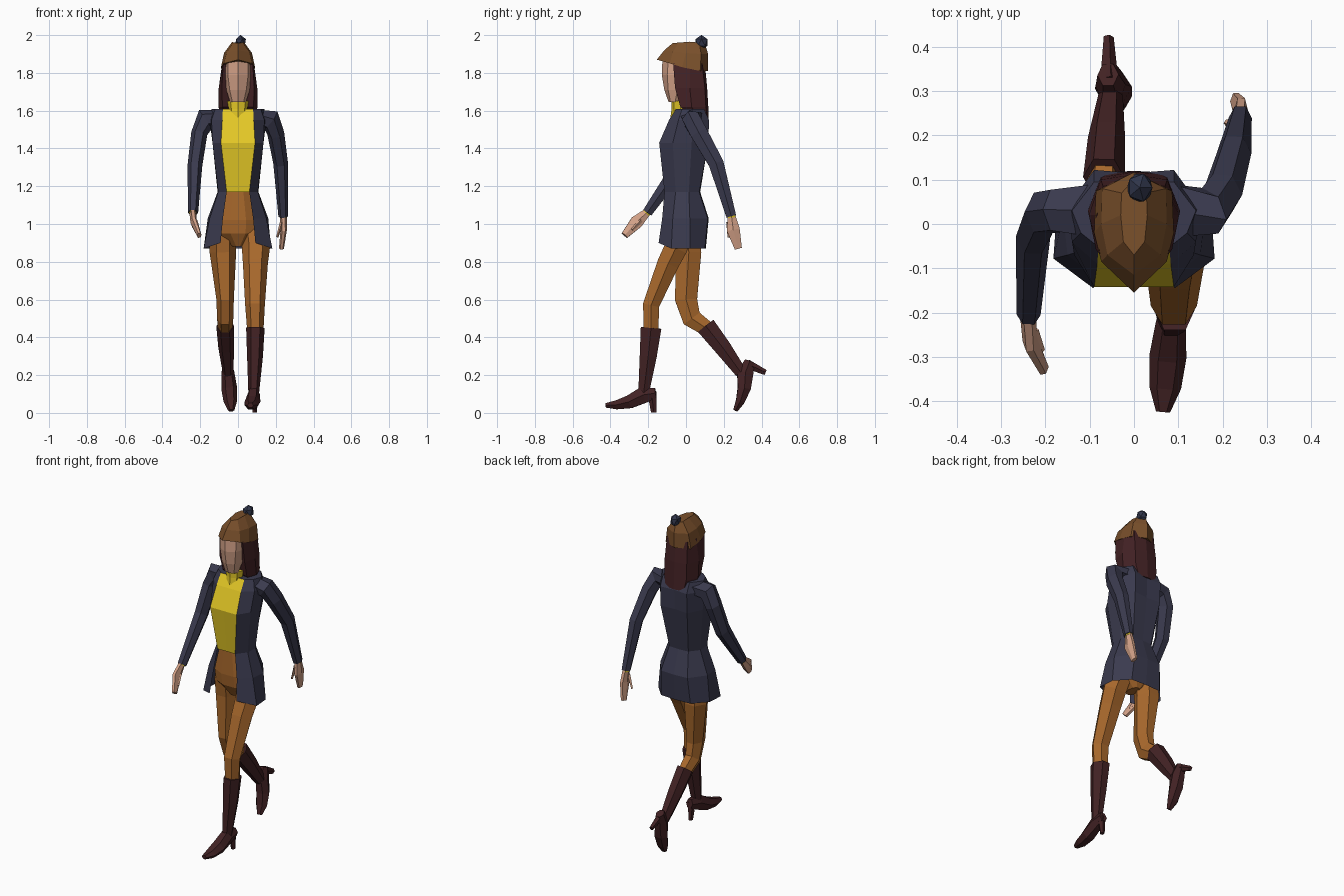
import bpy, bmesh, math
from mathutils import Vector, Matrix


def material(name, r, g, b):
    m = bpy.data.materials.new(name)
    lin = [((c / 255 + 0.055) / 1.055) ** 2.4 for c in (r, g, b)]
    m.diffuse_color = (*lin, 1)
    return m


NAVY = material("navy cloth", 58, 58, 78)
YELLOW = material("yellow knit", 228, 200, 38)
ORANGE = material("tan trousers", 168, 104, 44)
CAP = material("brown cap", 122, 80, 43)
HAIR = material("dark hair", 68, 34, 37)
BOOT = material("boot leather", 66, 34, 36)
SKIN = material("skin", 212, 162, 136)
POM = material("pompom wool", 48, 53, 74)


def finish(name, bm, mats):
    bmesh.ops.recalc_face_normals(bm, faces=bm.faces[:])
    me = bpy.data.meshes.new(name)
    bm.to_mesh(me)
    bm.free()
    for m in mats:
        me.materials.append(m)
    ob = bpy.data.objects.new(name, me)
    bpy.context.collection.objects.link(ob)
    return ob


def skin_rings(bm, rings, cap_start=True, cap_end=True):
    """Bridge equal-length closed rings of points with quads."""
    vs = [[bm.verts.new(p) for p in r] for r in rings]
    n = len(vs[0])
    for a, b in zip(vs, vs[1:]):
        for i in range(n):
            j = (i + 1) % n
            bm.faces.new((a[i], a[j], b[j], b[i]))
    if cap_start:
        bm.faces.new(vs[0])
    if cap_end:
        bm.faces.new(vs[-1])


def tube(name, path, mat, n=6, level=False, xf=None):
    """Loft of ellipses (x, y, z, rx, ry); square to the path, or level."""
    pts = [Vector(p[:3]) for p in path]
    rings = []
    for i, p in enumerate(path):
        t = pts[min(i + 1, len(pts) - 1)] - pts[max(i - 1, 0)]
        t = Vector((0, 0, -1)) if level else t.normalized()
        u = (Vector((1, 0, 0)) - t * t.x).normalized()
        v = t.cross(u)
        ring = []
        for k in range(n):
            a = math.tau * k / n
            q = pts[i] + u * p[3] * math.cos(a) + v * p[4] * math.sin(a)
            ring.append(xf @ q if xf else q)
        rings.append(ring)
    bm = bmesh.new()
    skin_rings(bm, rings)
    return finish(name, bm, [mat])


def mirrored(half):
    """Half ring from front centre to back centre -> full ring."""
    return half + [(-x, y, z) for x, y, z in half[-2:0:-1]]


# Jacket and shirt: per level z, then front, lapel, side front, side, back, spine
levels = [
    (1.61, (0, -.055), (.08, -.052), (.12, -.02), (.14, .03), (.09, .095), (0, .09)),
    (1.55, (0, -.09), (.083, -.09), (.14, -.04), (.15, .04), (.09, .122), (0, .115)),
    (1.43, (0, -.142), (.09, -.142), (.135, -.07), (.135, .03), (.09, .118), (0, .11)),
    (1.17, (0, -.112), (.06, -.114), (.105, -.055), (.108, .015), (.065, .07), (0, .075)),
    (1.03, (0, -.12), (.08, -.126), (.15, -.07), (.16, .02), (.09, .115), (0, .12)),
    (.87, (0, -.14), (.092, -.145), (.182, -.078), (.175, .02), (.1, .1), (0, .105)),
]
bm = bmesh.new()
rings = []
for z, *pts in levels:
    hem = z < .9
    rings.append(mirrored([(x, y, z + (.03 if hem and y < -.1 else 0)) for x, y in pts]))
skin_rings(bm, rings, cap_end=False)
opening = []
for f in bm.faces:
    c = f.calc_center_median()
    if len(f.verts) == 4 and c.y < -.05 and abs(c.x) < .05:
        f.material_index = 1
        if c.z < 1.17:
            opening.append(f)
bmesh.ops.delete(bm, geom=opening, context='FACES')
finish("jacket_and_shirt", bm, [NAVY, YELLOW])

# Turtleneck collar
tube("collar", [(0, -.03, 1.56, .045, .053), (0, -.03, 1.61, .05, .046),
                (0, -.03, 1.65, .056, .046)], YELLOW, 8, True)

# Hips
tube("hips", [(0, -.025, 1.18, .09, .078), (0, -.01, 1.02, .138, .098),
              (0, -.01, .95, .13, .09), (0, -.01, .88, .03, .05)], ORANGE, 10, True)

# Head
tube("head", [(0, -.058, 1.645, .042, .034), (0, -.045, 1.71, .062, .07),
              (0, -.03, 1.79, .076, .098), (0, -.02, 1.865, .076, .105)], SKIN, 8, True)

# Long hair, open around the face
bm = bmesh.new()
hair = [
    (1.555, (0, .05), (.06, .045), (.085, .07), (.06, .112), (0, .12)),
    (1.62, (0, -.01), (.082, -.03), (.104, .03), (.075, .105), (0, .118)),
    (1.72, (0, -.02), (.086, -.058), (.102, .02), (.075, .1), (0, .112)),
    (1.85, (0, -.03), (.078, -.068), (.084, .02), (.07, .085), (0, .1)),
]
skin_rings(bm, [mirrored([(x, y, z) for x, y in pts]) for z, *pts in hair])
finish("hair", bm, [HAIR])

# Peaked cap
bm = bmesh.new()
skin_rings(bm, [mirrored(h) for h in (
    [(0, -.155, 1.87), (.074, -.085, 1.85), (.09, -.02, 1.83), (.086, .075, 1.81), (0, .117, 1.81)],
    [(0, -.115, 1.92), (.06, -.07, 1.91), (.074, 0, 1.905), (.072, .08, 1.90), (0, .117, 1.90)],
    [(0, -.07, 1.958), (.024, -.04, 1.96), (.03, .02, 1.965), (.028, .07, 1.96), (0, .1, 1.955)])])
finish("cap", bm, [CAP])

# Pompom
bm = bmesh.new()
bmesh.ops.create_icosphere(bm, subdivisions=1, radius=.04, matrix=Matrix.Translation(
    (.013, .082, 1.961)) @ Matrix.Diagonal((.8, .92, 1, 1)))
finish("pompom", bm, [POM])

# Arms: right swings back, left swings forward
arms = {
    "right": ([(.08, .03, 1.565, .042, .07), (.172, .03, 1.553, .06, .053),
               (.2, .07, 1.48, .045, .053), (.226, .16, 1.32, .039, .046),
               (.24, .24, 1.04, .026, .03)],
              [(.24, .24, 1.05, .018, .022), (.242, .25, .97, .017, .04),
               (.23, .277, .87, .013, .022)],
              [(.232, .225, 1.01, .01, .012), (.208, .228, .93, .006, .008)]),
    "left": ([(-.08, .03, 1.565, .042, .07), (-.172, .03, 1.553, .06, .053),
              (-.205, .025, 1.48, .043, .053), (-.228, -.03, 1.31, .039, .048),
              (-.238, -.205, 1.06, .027, .03)],
             [(-.24, -.2, 1.068, .018, .022), (-.235, -.262, 1.01, .017, .04),
              (-.205, -.325, .94, .013, .022)],
             [(-.225, -.24, 1.02, .01, .012), (-.207, -.285, .97, .006, .008)]),
}
for side, (sleeve, hand, thumb) in arms.items():
    tube(side + "_sleeve", sleeve, NAVY)
    tube(side + "_hand", hand, SKIN)
    tube(side + "_thumb", thumb, SKIN, 4)
    a, b = Vector(hand[0][:3]), Vector(hand[1][:3])
    tube(side + "_cuff", [(*a, .021, .024), (*a.lerp(b, .2), .02, .024)], YELLOW)

# Legs and boots: right steps forward, left pushes off behind
legs = {
    "right": ([(.082, -.012, .97, .07, .07), (.095, -.055, .87, .074, .07),
               (.092, -.095, .79, .066, .066),
               (.09, -.185, .57, .052, .05), (.092, -.185, .42, .042, .045)],
              [(.092, -.185, .45, .049, .063), (.09, -.2, .3, .042, .052),
               (.083, -.225, .1, .028, .032)],
              (.083, -.225, .13), 0, -5),
    "left": ([(-.08, .0, .97, .07, .075), (-.08, .015, .85, .07, .076),
              (-.068, 0, .6, .046, .068), (-.068, .03, .5, .043, .06),
              (-.068, .12, .44, .038, .045)],
             [(-.068, .105, .46, .047, .06), (-.062, .195, .345, .042, .051),
              (-.053, .29, .215, .028, .036)],
             (-.053, .283, .23), 60, 5),
}
for side, (leg, shaft, ankle, turn, toe_in) in legs.items():
    tube(side + "_trouser_leg", leg, ORANGE)
    tube(side + "_boot_shaft", shaft, BOOT)
    xf = (Matrix.Translation(ankle) @ Matrix.Rotation(math.radians(turn), 4, 'X')
          @ Matrix.Rotation(math.radians(toe_in), 4, 'Z'))
    tube(side + "_boot_foot", [(0, .065, -.025, .024, .03), (0, 0, -.035, .034, .05),
                               (0, -.075, -.072, .042, .04), (0, -.145, -.088, .036, .027),
                               (0, -.2, -.09, .016, .014)], BOOT, xf=xf)
    tube(side + "_boot_heel", [(0, .045, -.02, .022, .026), (0, .055, -.128, .012, .015)],
         BOOT, 5, xf=xf)
